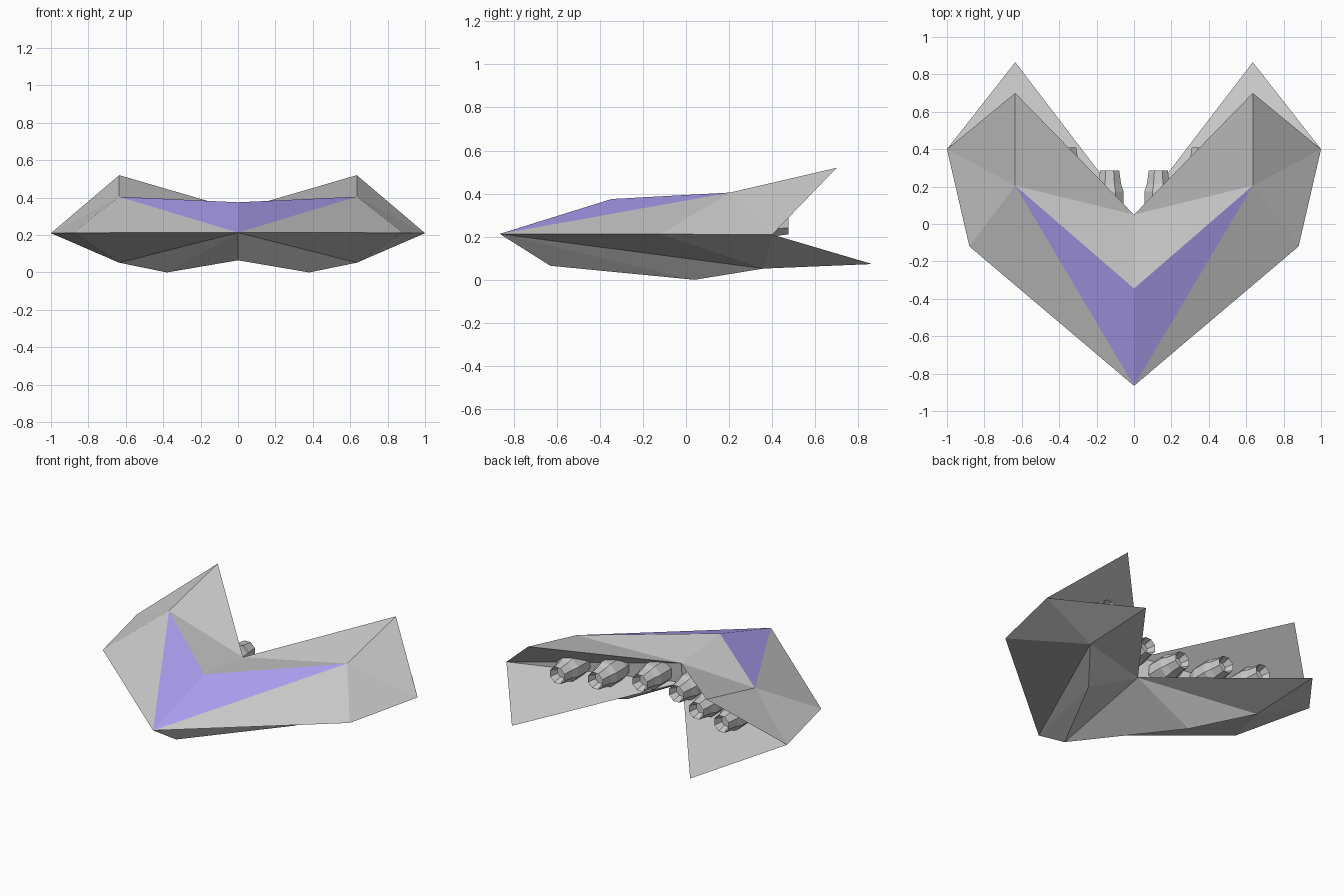
import bpy, bmesh, math

if "Cube" in bpy.data.objects:
    bpy.data.objects.remove(bpy.data.objects["Cube"])

# Key points of the right half of the hull (x >= 0)
P = {
    "nose": (0, -.865, .213), "roof": (0, -.345, .375), "notch": (0, .05, .335),
    "crest": (.635, .205, .405), "side": (.88, -.12, .212), "tip": (1, .4, .21),
    "fin": (.635, .70, .52), "chin": (0, -.63, .065), "keel": (.38, .04, 0),
    "low": (.635, .36, .052), "low_fin": (.635, .865, .073), "low_notch": (0, .035, .205),
}
FACES = [
    "nose crest roof",                                   # coloured panel
    "nose side crest", "side tip crest", "crest tip fin",
    "crest fin notch", "crest notch roof",               # upper shell
    "nose low side", "side low tip", "nose chin keel", "nose keel low", "low low_fin tip",
    "low low_notch low_fin", "keel low_notch low", "chin low_notch keel",  # lower shell
    "tip notch fin", "tip low_fin low_notch", "tip low_notch notch",       # rear walls
]


def finish(bm, name):
    bmesh.ops.recalc_face_normals(bm, faces=bm.faces[:])
    me = bpy.data.meshes.new(name)
    bm.to_mesh(me)
    bm.free()
    ob = bpy.data.objects.new(name, me)
    bpy.context.collection.objects.link(ob)
    return ob


def material(name, color):
    m = bpy.data.materials.new(name)
    m.diffuse_color = color
    m.use_nodes = True
    m.node_tree.nodes["Principled BSDF"].inputs["Base Color"].default_value = m.diffuse_color
    return m


# Hull: both mirrored halves welded along the centre line
bm = bmesh.new()
for s in (1, -1):
    v = {k: bm.verts.new((s * x, y, z)) for k, (x, y, z) in P.items()}
    for i, names in enumerate(FACES):
        f = bm.faces.new([v[n] for n in names.split()])
        f.material_index = 1 if i == 0 else 0
bmesh.ops.remove_doubles(bm, verts=bm.verts[:], dist=1e-4)
hull = finish(bm, "hull")
hull.data.materials.append(material("plain_grey", (.8, .8, .8, 1)))
hull.data.materials.append(material("purple_panel", (.42, .35, .9, 1)))

# Engine nozzles: faceted lathe along y, with a hollow rear end
PROFILE = [(-.32, .045), (-.21, .08), (-.11, .08), (-.07, .066), (0, .055), (-.05, .035)]
SIDES = 8


def nozzle(name, x, y_end, z):
    bm = bmesh.new()
    rings = []
    for t, r in PROFILE:
        rings.append([bm.verts.new((x + r * math.cos(a), y_end + t, z + r * math.sin(a)))
                      for a in (2 * math.pi * (k + .5) / SIDES for k in range(SIDES))])
    for a, b in zip(rings, rings[1:]):
        for k in range(SIDES):
            j = (k + 1) % SIDES
            bm.faces.new((a[k], a[j], b[j], b[k]))
    bm.faces.new(rings[0])
    bm.faces.new(rings[-1])
    return finish(bm, name)


for side, s in (("right", 1), ("left", -1)):
    for pos, x, y in (("inner", .13, .285), ("middle", .36, .41), ("outer", .585, .475)):
        nozzle(f"engine_{pos}_{side}", s * x, y, .262)
